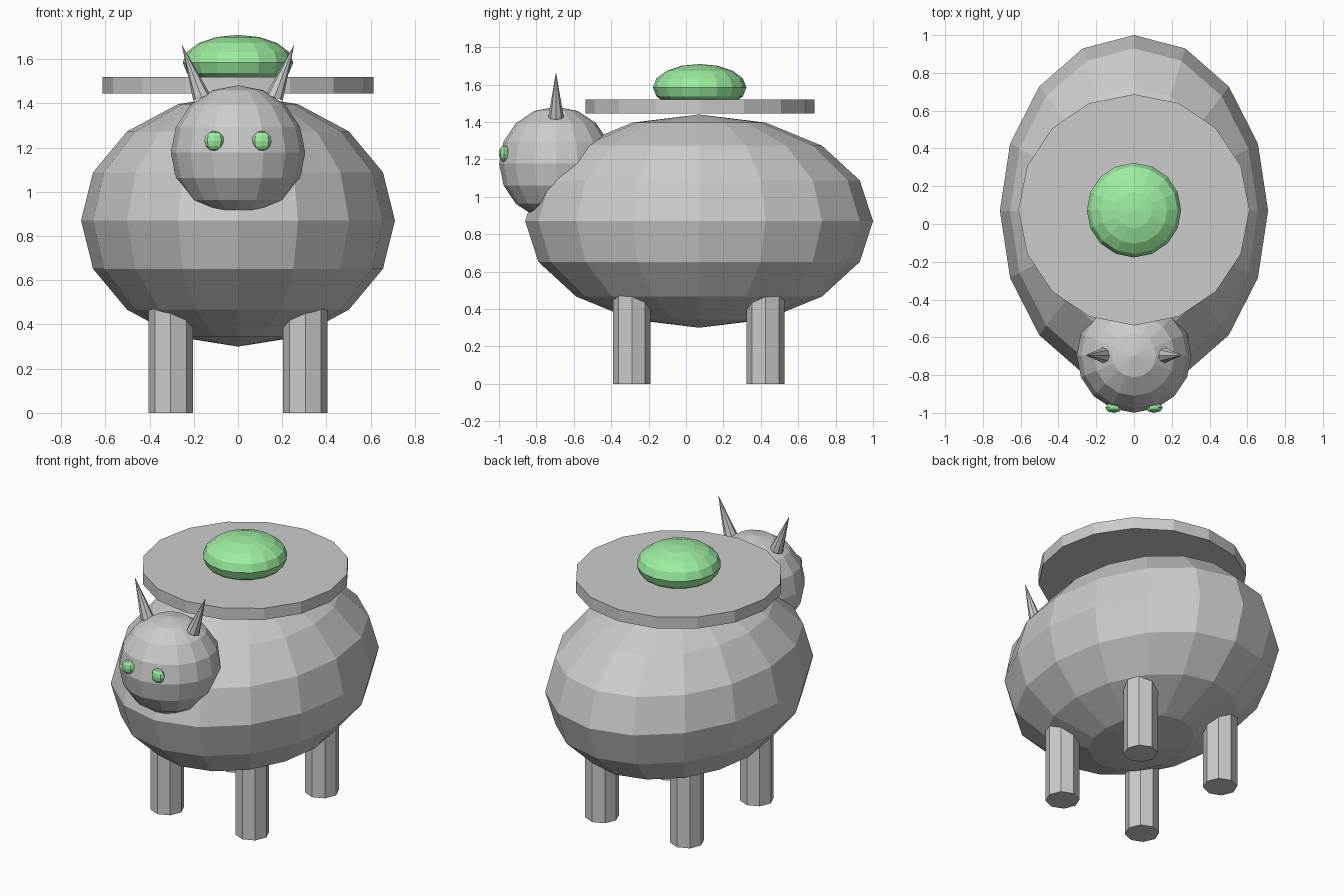
import bpy
from mathutils import Vector

if "Cube" in bpy.data.objects:
    bpy.data.objects.remove(bpy.data.objects["Cube"])

green = bpy.data.materials.new("green_glow")
green.diffuse_color = (0.33, 0.85, 0.35, 1)
green.use_nodes = True
green.node_tree.nodes["Principled BSDF"].inputs["Base Color"].default_value = green.diffuse_color


def ellipsoid(name, loc, radii, segments, rings, mat=None):
    bpy.ops.mesh.primitive_uv_sphere_add(segments=segments, ring_count=rings, radius=1, location=loc)
    ob = bpy.context.object
    ob.name = name
    ob.scale = radii
    if mat:
        ob.data.materials.append(mat)
    return ob


def tapered(name, start, end, r1, r2, sides):
    # Cylinder or cone running between two points
    a, b = Vector(start), Vector(end)
    axis = b - a
    bpy.ops.mesh.primitive_cone_add(vertices=sides, radius1=r1, radius2=r2,
                                    depth=axis.length, location=(a + b) / 2)
    ob = bpy.context.object
    ob.name = name
    ob.rotation_euler = (0, Vector((axis.x, 0, axis.z)).angle(Vector((0, 0, 1))) * (1 if axis.x >= 0 else -1), 0)
    return ob


# Body and head
ellipsoid("body", (0, 0.07, 0.87), (0.71, 0.93, 0.57), 16, 8)
ellipsoid("head", (0, -0.695, 1.178), (0.304, 0.304, 0.304), 16, 8)

# Floating plate and dome on the back
tapered("back_plate", (0, 0.075, 1.445), (0, 0.075, 1.52), 0.612, 0.612, 16)
ellipsoid("back_dome", (0, 0.073, 1.585), (0.25, 0.25, 0.125), 16, 8, green)

# Paired parts
for side, s in (("left", -1), ("right", 1)):
    ellipsoid(f"{side}_eye", (s * 0.107, -0.972, 1.23), (0.045, 0.028, 0.045), 8, 6, green)
    tapered(f"{side}_horn", (s * 0.164, -0.695, 1.427), (s * 0.255, -0.695, 1.668), 0.041, 0, 8)
    for end, y in (("front", -0.29), ("back", 0.425)):
        tapered(f"{end}_{side}_leg", (s * 0.305, y, 0), (s * 0.305, y, 0.52), 0.101, 0.101, 8)
